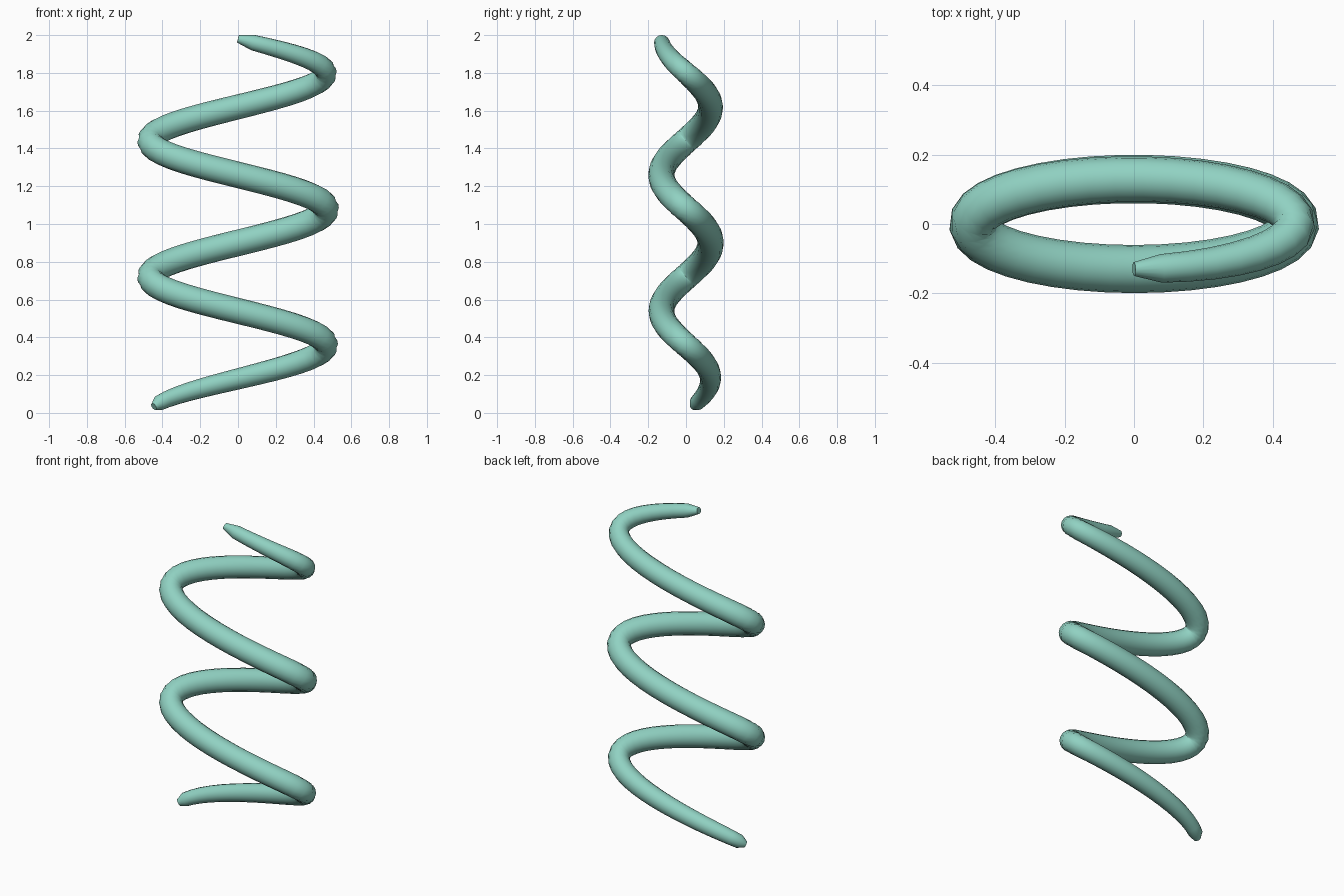
import bpy
import math

if "Cube" in bpy.data.objects:
    bpy.data.objects.remove(bpy.data.objects["Cube"])

A, B, PITCH = 0.465, 0.13, 0.72      # ellipse semi-axes and rise per turn
START, END = 0.29, 2.75 * math.tau   # angle range along the helix
STEPS = 100


def tube_radius(a):
    """Thick in the middle, thinning towards both blunt tips."""
    d = min(a - START, END - a)
    if d < 1e-4:
        return 0.02
    return 0.07 - 0.032 * math.exp(-d / 1.6)


# Helix centre line with a thickness per point
curve = bpy.data.curves.new("coil_spring", "CURVE")
curve.dimensions = "3D"
curve.bevel_depth = 1.0
curve.bevel_resolution = 6
curve.use_fill_caps = True
curve.twist_mode = "Z_UP"
spline = curve.splines.new("POLY")
spline.points.add(STEPS)
for i, p in enumerate(spline.points):
    a = START + (END - START) * i / STEPS
    p.co = (-A * math.cos(a), B * math.sin(a), PITCH * a / math.tau, 1)
    p.radius = tube_radius(a)

spring = bpy.data.objects.new("coil_spring", curve)
bpy.context.collection.objects.link(spring)

# Turn the curve into a smooth mesh
bpy.context.view_layer.objects.active = spring
spring.select_set(True)
bpy.ops.object.convert(target="MESH")
spring = bpy.context.object
bpy.ops.object.shade_smooth_by_angle(angle=math.radians(50))

mat = bpy.data.materials.new("teal")
mat.diffuse_color = (0.28, 0.64, 0.54, 1)
mat.use_nodes = True
mat.node_tree.nodes["Principled BSDF"].inputs["Base Color"].default_value = mat.diffuse_color
spring.data.materials.clear()
spring.data.materials.append(mat)
